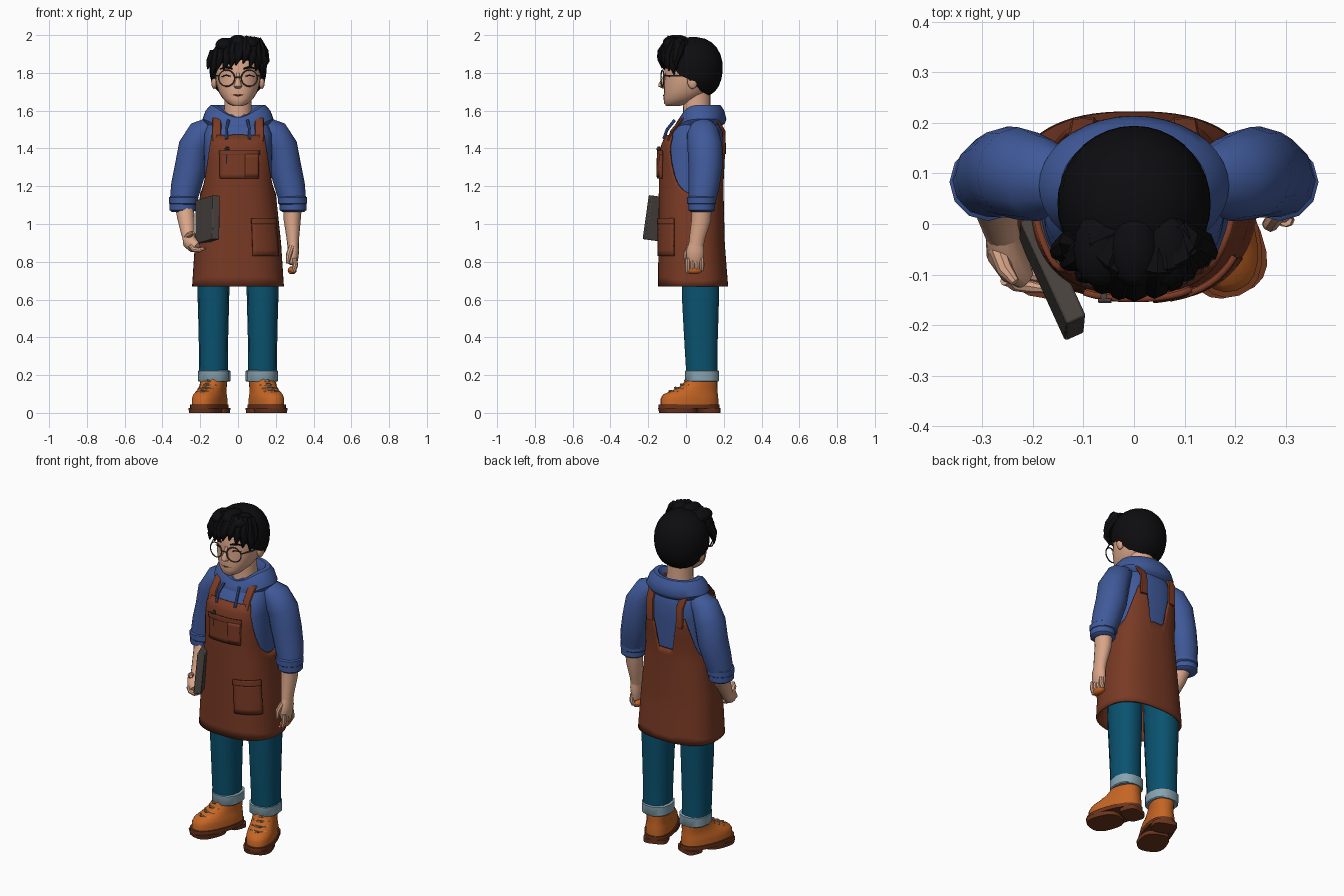
import bpy, bmesh, math, random
from mathutils import Vector, Matrix

if "Cube" in bpy.data.objects:
    bpy.data.objects.remove(bpy.data.objects["Cube"])
random.seed(4)
PI = math.pi

def material(name, r, g, b):
    m = bpy.data.materials.new(name)
    m.diffuse_color = (r, g, b, 1)
    m.use_nodes = True
    m.node_tree.nodes["Principled BSDF"].inputs["Base Color"].default_value = m.diffuse_color
    return m

BLACK = material("black", .004, .004, .005)
SKIN = material("skin", .70, .38, .25)
BLUE = material("hoodie blue", .05, .10, .32)
BROWN = material("apron brown", .19, .042, .018)
TEAL = material("denim teal", .003, .085, .16)
PALE = material("pale denim", .24, .37, .44)
ORANGE = material("boot orange", .56, .13, .018)
SOLE = material("sole brown", .15, .035, .012)
GREY = material("dark grey", .07, .058, .052)
TAN = material("lace tan", .48, .30, .17)

def skin(name, rings, mat, cap=True, closed=True, solid=0):
    """Surface through rings of points, with optional end caps and thickness."""
    bm = bmesh.new()
    vs = [[bm.verts.new(p) for p in r] for r in rings]
    n = len(vs[0])
    for a, b in zip(vs, vs[1:]):
        for i in range(n if closed else n - 1):
            k = (i + 1) % n
            bm.faces.new((a[i], a[k], b[k], b[i]))
    if cap:
        bm.faces.new(vs[0])
        bm.faces.new(vs[-1])
    bmesh.ops.recalc_face_normals(bm, faces=bm.faces)
    me = bpy.data.meshes.new(name)
    bm.to_mesh(me)
    bm.free()
    me.materials.append(mat)
    ob = bpy.data.objects.new(name, me)
    bpy.context.collection.objects.link(ob)
    if solid:
        md = ob.modifiers.new("thickness", "SOLIDIFY")
        md.thickness, md.offset = solid, 0
    return ob

def pw(v, p):
    return math.copysign(abs(v) ** p, v)

def tube(name, pts, radii, mat, n=14, flat=False, p=1.0):
    """Sweep an ellipse along points; flat keeps every ring horizontal."""
    pts = [Vector(q) for q in pts]
    rings = []
    for i, c in enumerate(pts):
        t = Vector((0, 0, 1)) if flat else (pts[min(i + 1, len(pts) - 1)] - pts[max(i - 1, 0)]).normalized()
        ref = Vector((1, 0, 0)) if abs(t.x) < .85 else Vector((0, 0, 1))
        u = (ref - t * ref.dot(t)).normalized()
        v = t.cross(u)
        r = radii[i] if isinstance(radii, list) else radii
        ru, rv = r if isinstance(r, tuple) else (r, r)
        rings.append([c + u * ru * pw(math.cos(k * 2 * PI / n), p) + v * rv * pw(math.sin(k * 2 * PI / n), p)
                      for k in range(n)])
    return skin(name, rings, mat)

def stack(name, rows, mat, n=20, p=1.0, x=0):
    """Horizontal sections given as (z, half width, front y, back y)."""
    return tube(name, [(x, (f + b) / 2, z) for z, w, f, b in rows],
                [(w, (b - f) / 2) for z, w, f, b in rows], mat, n, True, p)

def ball(name, loc, size, mat):
    rows = [math.radians(a) for a in range(-85, 86, 17)]
    return tube(name, [(loc[0], loc[1], loc[2] + size[2] * math.sin(a)) for a in rows],
                [(size[0] * math.cos(a), size[1] * math.cos(a)) for a in rows], mat, 14, True)

def lerp(table, v):
    for a, b in zip(table, table[1:]):
        if v <= b[0]:
            t = max(0, (v - a[0]) / (b[0] - a[0]))
            return [p + (q - p) * t for p, q in zip(a[1:], b[1:])]
    return list(table[-1][1:])

# Body shape shared by hoodie, apron and pockets: z, half width, front y, back y
BODY = [(.67, .235, -.14, .215), (.9, .22, -.138, .197), (1.2, .188, -.136, .19), (1.4, .192, -.132, .207),
        (1.48, .192, -.095, .205), (1.54, .165, -.05, .195), (1.58, .12, -.02, .17)]

def body(a, z, off=0):
    w, f, b = lerp(BODY, z)
    c = math.cos(a)
    d = (.05 - f if c > 0 else b - .05) + off
    return Vector(((w + off) * pw(math.sin(a), .8), .05 - d * pw(c, .8), z))

ring = [i * 2 * PI / 72 for i in range(72)]
skin("hoodie_body", [[body(a, z, -.012) for a in ring] for z in (.9, 1.2, 1.4, 1.48, 1.54, 1.58)], BLUE)

# Apron: top edge follows bib, armholes and the low back neckline
FRONT = [(0, 1.47), (.137, 1.47), (.15, 1.36), (.172, 1.23), (.19, 1.16)]
BACK = [(0, 1.22), (.05, 1.22), (.074, 1.40), (.122, 1.42), (.145, 1.33), (.17, 1.22), (.19, 1.16)]
def top(a):
    return lerp(FRONT if math.cos(a) > 0 else BACK, .19 * abs(math.sin(a)) ** .8)[0]
skin("apron", [[body(a, .67 + t / 16 * (top(a) - .67), .002) for a in ring] for t in range(17)],
     BROWN, cap=False, solid=.012)

def patch(name, a0, a1, z0, z1, off, mat=BROWN):
    skin(name, [[body(a0 + (a1 - a0) * i / 8, z0 + (z1 - z0) * j / 6, off) for i in range(9)]
                for j in range(7)], mat, cap=False, closed=False, solid=.012)
patch("chest_pocket", -.40, .48, 1.24, 1.385, .013)
patch("chest_pocket_hem", -.41, .49, 1.365, 1.39, .016)
patch("chest_pen_pocket", .12, .45, 1.25, 1.37, .017)
patch("side_pocket", .25, 1.05, .83, 1.02, .012)
patch("side_pocket_hem", .24, 1.06, 1.0, 1.03, .015)
tube("pen", [(-.06, -.143, 1.32), (-.06, -.143, 1.41)], .007, GREY, 8)
tube("pen_clip", [(-.07, -.152, 1.395), (-.045, -.152, 1.40)], .005, GREY, 6)

# Hood collar: rolled ring dipping at the front
PROFILE = [(.08, 1.50), (.098, 1.60), (.118, 1.63), (.145, 1.63), (.172, 1.60), (.188, 1.555), (.175, 1.53), (.13, 1.51)]
skin("hood_collar", [[Vector((r * math.sin(a), .075 - r * .74 * math.cos(a), z - .065 * max(0, math.cos(a)) ** 3))
                      for a in ring[::2]] for r, z in PROFILE], BLUE, cap=False)

for s, side in ((-1, "right"), (1, "left")):
    tube(side + "_apron_strap", [(s * x, y, z) for x, y, z in
         ((.113, -.092, 1.44), (.114, -.075, 1.49), (.112, -.025, 1.55), (.112, .06, 1.59),
          (.108, .155, 1.57), (.1, .2, 1.49), (.098, .203, 1.37))], (.025, .009), BROWN, 8, p=.6)
    tube(side + "_drawstring", [(s * .05, -.06, 1.55), (s * .062, -.1, 1.5), (s * .062, -.118, 1.45)], .008, BLUE, 8)
    # Sleeves with rolled cuffs
    tube(side + "_sleeve", [(s * .14, .085, 1.52), (s * .19, .09, 1.485), (s * .23, .1, 1.41), (s * .25, .103, 1.3),
                            (s * .275, .095, 1.2), (s * .292, .083, 1.11)],
         [(.05, .06), (.075, .085), (.085, .092), (.085, .09), (.08, .082), (.07, .07)], BLUE, 12)
    for k, (z, r) in enumerate(((1.125, .077), (1.09, .071))):
        tube(f"{side}_sleeve_roll_{k}", [(s * (.288 + k * .004), .083, z + d) for d in (.026, .016, -.016, -.027)],
             [r - .014, r, r, r - .014], BLUE, 12, True)
    # Trousers
    stack(side + "_trouser_leg", [(.2, .076, .0, .168), (.33, .077, -.008, .168), (.45, .079, -.015, .172),
          (.58, .083, -.022, .176), (.7, .085, -.025, .178), (.95, .08, -.03, .17)], TEAL, 14, .85, s * .13)
    stack(side + "_trouser_cuff", [(.165, .08, -.003, .173), (.17, .085, -.006, .177), (.222, .085, -.006, .177),
          (.226, .076, .0, .168)], PALE, 14, .85, s * .126)
    # Boots, turned outwards
    boot = [stack(side + "_boot", [(.035, .077, -.145, .172), (.075, .077, -.145, .172), (.098, .072, -.13, .17),
                  (.115, .067, -.088, .168), (.14, .065, -.035, .167), (.165, .066, -.008, .166), (.2, .066, .0, .166)],
                  ORANGE, 24, .85),
            stack(side + "_boot_welt", [(.022, .084, -.156, .178), (.045, .084, -.156, .178)], SOLE, 24, .85),
            stack(side + "_boot_sole", [(0, .08, -.148, .05), (.025, .083, -.154, .05)], SOLE, 20, .75),
            stack(side + "_boot_heel", [(0, .068, .07, .176), (.025, .07, .065, .177)], SOLE, 20, .6)]
    for k, (y, z) in enumerate(((-.098, .115), (-.066, .132), (-.034, .15), (-.012, .17))):
        boot.append(tube(f"{side}_boot_lace_{k}", [(-.042, y + .03, z - .006), (0, y, z), (.042, y + .03, z - .006)],
                         .007, TAN, 6))
    pivot = Vector((0, .085, 0))
    turn = Matrix.Translation((s * .126, .085, 0)) @ Matrix.Rotation(s * math.radians(20), 4, "Z") @ Matrix.Translation(-pivot)
    for ob in boot:
        ob.data.transform(turn)
    # Ears, brows, lashes and glasses
    ball(side + "_ear", (s * .126, .035, 1.755), (.016, .028, .04), SKIN)
    tube(side + "_eyebrow", [(s * .03, -.118, 1.822), (s * .065, -.109, 1.832), (s * .095, -.085, 1.82)],
         [.004, .007, .003], BLACK, 6)
    tube(side + "_eyelashes", [(s * .04, -.109, 1.782), (s * .062, -.104, 1.788), (s * .085, -.087, 1.78)], .003, BLACK, 6)
    bpy.ops.mesh.primitive_torus_add(major_radius=.043, minor_radius=.0035, major_segments=28, minor_segments=6,
                                     location=(s * .06, -.125, 1.772), rotation=(PI / 2, 0, s * .18))
    rim = bpy.context.object
    rim.name = side + "_glasses_rim"
    rim.data.materials.append(GREY)
    tube(side + "_glasses_arm", [(s * .102, -.115, 1.785), (s * .13, -.05, 1.785), (s * .132, .04, 1.78)], .004, GREY, 6)

# Head
stack("neck", [(1.48, .085, -.03, .14), (1.58, .073, -.015, .13), (1.72, .072, -.02, .13)], SKIN)
stack("head", [(1.626, .03, -.105, -.03), (1.638, .055, -.115, .02), (1.665, .082, -.119, .07), (1.70, .103, -.117, .12),
               (1.75, .117, -.117, .15), (1.79, .122, -.112, .165), (1.85, .124, -.117, .17), (1.91, .108, -.085, .15),
               (1.95, .06, -.04, .1)], SKIN, 24, .92)
stack("nose", [(1.718, .012, -.125, -.1), (1.727, .022, -.147, -.1), (1.742, .018, -.147, -.1),
               (1.77, .010, -.128, -.1), (1.80, .008, -.115, -.1)], SKIN, 10)
tube("mouth", [(-.035, -.110, 1.685), (0, -.119, 1.68), (.035, -.110, 1.685)], [.002, .004, .002], SOLE, 6)
tube("glasses_bridge", [(-.02, -.131, 1.778), (.02, -.131, 1.778)], .004, GREY, 6)

# Hair cap with a lower edge that drops towards the nape
EDGE = [(-1, 1.68), (-.35, 1.70), (.1, 1.76), (.5, 1.79), (.8, 1.86), (1, 1.87)]
def hair(a, t):
    low = math.asin((lerp(EDGE, math.cos(a))[0] - 1.83) / .16)
    h = low + (PI / 2 - .06 - low) * t
    k = math.cos(h) ** (.6 if h < 0 else .85)
    return Vector((.152 * k * math.sin(a), .04 - .155 * k * math.cos(a), 1.83 + .16 * math.sin(h)))
skin("hair_cap", [[hair(a, t / 10) for a in ring[::2]] for t in range(11)], BLACK)
# Fringe locks swept from a parting: root x, tip x, tip z
LOCKS = [(-.02, -.15, 1.83), (-.03, -.13, 1.80), (-.02, -.10, 1.83), (-.01, -.065, 1.825), (.0, -.03, 1.835),
         (.01, .0, 1.85), (.05, .04, 1.86), (.06, .075, 1.84), (.07, .105, 1.82), (.08, .135, 1.80), (.07, .148, 1.83)]
for k, (x0, x1, z1) in enumerate(LOCKS):
    y1 = -.135 + 3.6 * x1 * x1
    j = random.uniform(-.008, .008)
    tube(f"fringe_lock_{k}", [(x0, -.01, 1.95), (x0 * .6 + x1 * .4, y1 * .65, 1.955 + j),
                              (x0 * .2 + x1 * .8, y1 + .012, 1.905 + j), (x1, y1, z1 + .03), (x1 - .012, y1 + .006, z1 - .01)],
         [.03, .038, .032, .019, .003], BLACK, 8)
for k, (x, z) in enumerate(((-.07, 1.945), (0, 1.962), (.065, 1.95))):
    ball(f"crown_tuft_{k}", (x, -.05, z), (.05, .075, .04), BLACK)

# Left arm hanging
tube("left_forearm", [(.29, .085, 1.12), (.287, .08, 1.02), (.29, .06, .93), (.292, .053, .88)],
     [(.05, .056), (.045, .052), (.034, .043), (.03, .04)], SKIN)
tube("left_palm", [(.292, .055, .91), (.293, .05, .86), (.29, .048, .81), (.285, .046, .785)],
     [(.027, .037), (.031, .048), (.028, .046), (.018, .04)], SKIN)
for k in range(4):
    y = .008 + k * .025
    tube(f"left_finger_{k}", [(.3, y, .82), (.304, y, .78), (.293, y, .748 + .004 * k), (.272, y, .74 + .005 * k)],
         [.013, .014, .013, .007], SKIN, 8)
tube("left_thumb", [(.285, .02, .88), (.27, .0, .84), (.262, .0, .79)], [.016, .016, .009], SKIN, 8)
ball("left_hand_grip", (.287, .042, .755), (.024, .046, .021), ORANGE)

# Right arm holding the tablet
tube("right_forearm", [(-.288, .083, 1.12), (-.275, .045, 1.03), (-.265, -.005, .95), (-.255, -.035, .91)],
     [.05, .046, .036, .033], SKIN)
tube("right_palm", [(-.262, -.015, .935), (-.255, -.055, .905), (-.235, -.09, .885), (-.215, -.11, .875)],
     [(.032, .033), (.038, .042), (.033, .038), (.02, .025)], SKIN)
for k in range(4):
    y = -.05 - k * .023
    tube(f"right_finger_{k}", [(-.255, y + .01, .885), (-.235, y, .866), (-.205, y - .005, .862), (-.175, y - .01, .872)],
         [.013, .014, .013, .008], SKIN, 8)
tube("right_thumb", [(-.27, -.05, .93), (-.255, -.09, .945), (-.235, -.115, .955)], [.017, .016, .009], SKIN, 8)
bpy.ops.mesh.primitive_cube_add(size=1, location=(-.162, -.105, 1.022))
tablet = bpy.context.object
tablet.name = "tablet"
tablet.scale = (.042, .225, .235)
tablet.rotation_euler = (math.radians(-7), math.radians(4), math.radians(24))
tablet.data.materials.append(GREY)
bpy.ops.object.transform_apply(location=True, rotation=True, scale=True)
bv = tablet.modifiers.new("bevel", "BEVEL")
bv.width, bv.segments = .005, 2

# Smooth shading with sharp edges kept
bpy.ops.object.select_all(action="SELECT")
bpy.context.view_layer.objects.active = tablet
bpy.ops.object.shade_smooth_by_angle(angle=math.radians(40))
